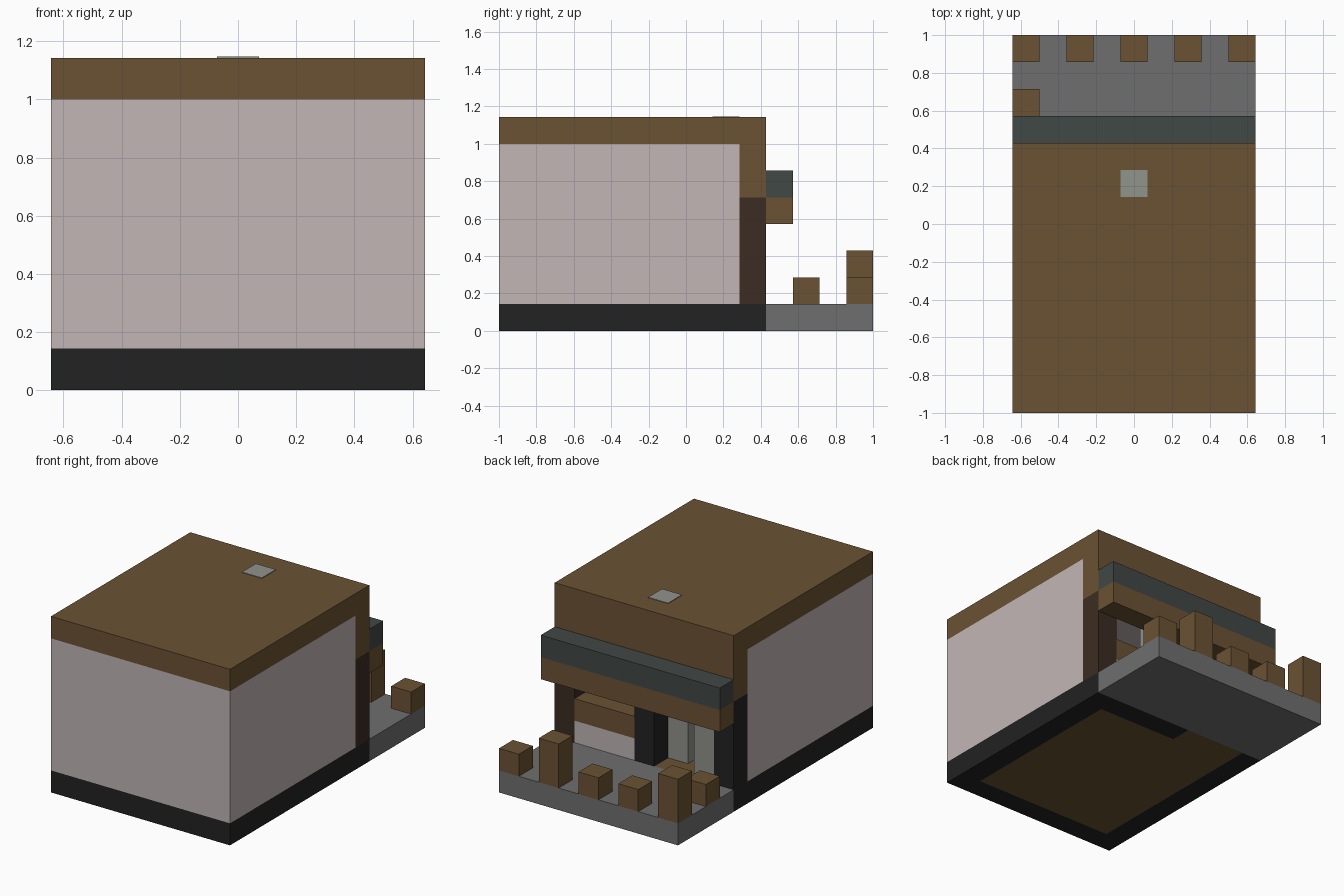
import bpy
from mathutils import Vector

cube = bpy.data.objects.get("Cube")
if cube:
    bpy.data.objects.remove(cube, do_unlink=True)

UNIT = 2 / 14                      # one building block
ORIGIN = Vector((4.5, 7, 0))       # plan centre, in blocks


def linear(c):
    c /= 255
    return c / 12.92 if c <= 0.04045 else ((c + 0.055) / 1.055) ** 2.4


def material(name, hex_colour):
    rgb = [linear(v) for v in bytes.fromhex(hex_colour)]
    mat = bpy.data.materials.new(name)
    mat.use_nodes = True
    mat.diffuse_color = (*rgb, 1)
    bsdf = mat.node_tree.nodes["Principled BSDF"]
    bsdf.inputs["Base Color"].default_value = (*rgb, 1)
    bsdf.inputs["Roughness"].default_value = 0.9
    return mat


wood = material("brown wood", "6b5233")
dark_wood = material("dark brown wood", "3b2c22")
plaster = material("pale pink plaster", "c1b6b5")
black = material("black stone", "222222")
paving = material("grey paving", "6f6f6f")
slate = material("dark slate", "414846")
glass = material("pale grey glass", "91938c")


def box(name, mat, low, high):
    """Box between two corners given in blocks."""
    low, high = Vector(low), Vector(high)
    bpy.ops.mesh.primitive_cube_add(size=1, location=((low + high) / 2 - ORIGIN) * UNIT)
    obj = bpy.context.object
    obj.name = name
    obj.scale = (high - low) * UNIT
    bpy.ops.object.transform_apply(location=False, rotation=False, scale=True)
    obj.data.materials.append(mat)
    return obj


# Foundation ring, room floor and forecourt
box("foundation_front", black, (0, 0, 0), (9, 1, 1))
box("foundation_left", black, (8, 1, 0), (9, 10, 1))
box("foundation_right", black, (0, 1, 0), (1, 10, 1))
box("foundation_back", black, (4, 9, 0), (8, 10, 1))
box("room_floor", wood, (1, 1, 0), (8, 9, 1))
box("doorway_floor", wood, (1, 9, 0), (4, 10, 1))
box("forecourt", paving, (0, 10, 0), (9, 14, 1))

# Walls, ceiling and roof
box("front_wall", plaster, (0, 0, 1), (9, 1, 7))
box("left_wall", plaster, (8, 1, 1), (9, 9, 7))
box("right_wall", plaster, (0, 1, 1), (1, 9, 7))
box("ceiling", plaster, (1, 1, 6), (8, 9, 7))
box("roof", wood, (0, 0, 7), (9, 10, 8))
box("skylight", glass, (4, 8, 7.99), (5, 9, 8.03))

# Shop front: lintel, pillars and service counter
box("lintel", wood, (0, 9, 5), (9, 10, 7))
box("left_pillar", dark_wood, (8, 9, 1), (9, 10, 5))
box("middle_pillar", black, (4, 9, 1), (5, 10, 5))
box("right_pillar", black, (0, 9, 1), (1, 10, 5))
box("counter_base", plaster, (5, 9, 1), (8, 10, 2))
box("counter_top", wood, (5, 9, 2), (8, 10, 3))

# Sliding glass doors
box("fixed_door", glass, (1, 9, 1), (2, 10, 5))
box("open_door", glass, (3, 8, 1), (4, 9, 5))
box("glass_post", glass, (4, 8, 1), (5, 9, 6))

# Awning
box("awning_board", wood, (0, 10, 4), (9, 11, 5))
box("awning_top", slate, (0, 10, 5), (9, 11, 6))

# Posts round the forecourt, the first and fourth taller
for i, height in enumerate((2, 1, 1, 2, 1)):
    box(f"edge_post_{i + 1}", wood, (2 * i, 13, 1), (2 * i + 1, 14, 1 + height))
box("side_post", wood, (0, 11, 1), (1, 12, 2))
